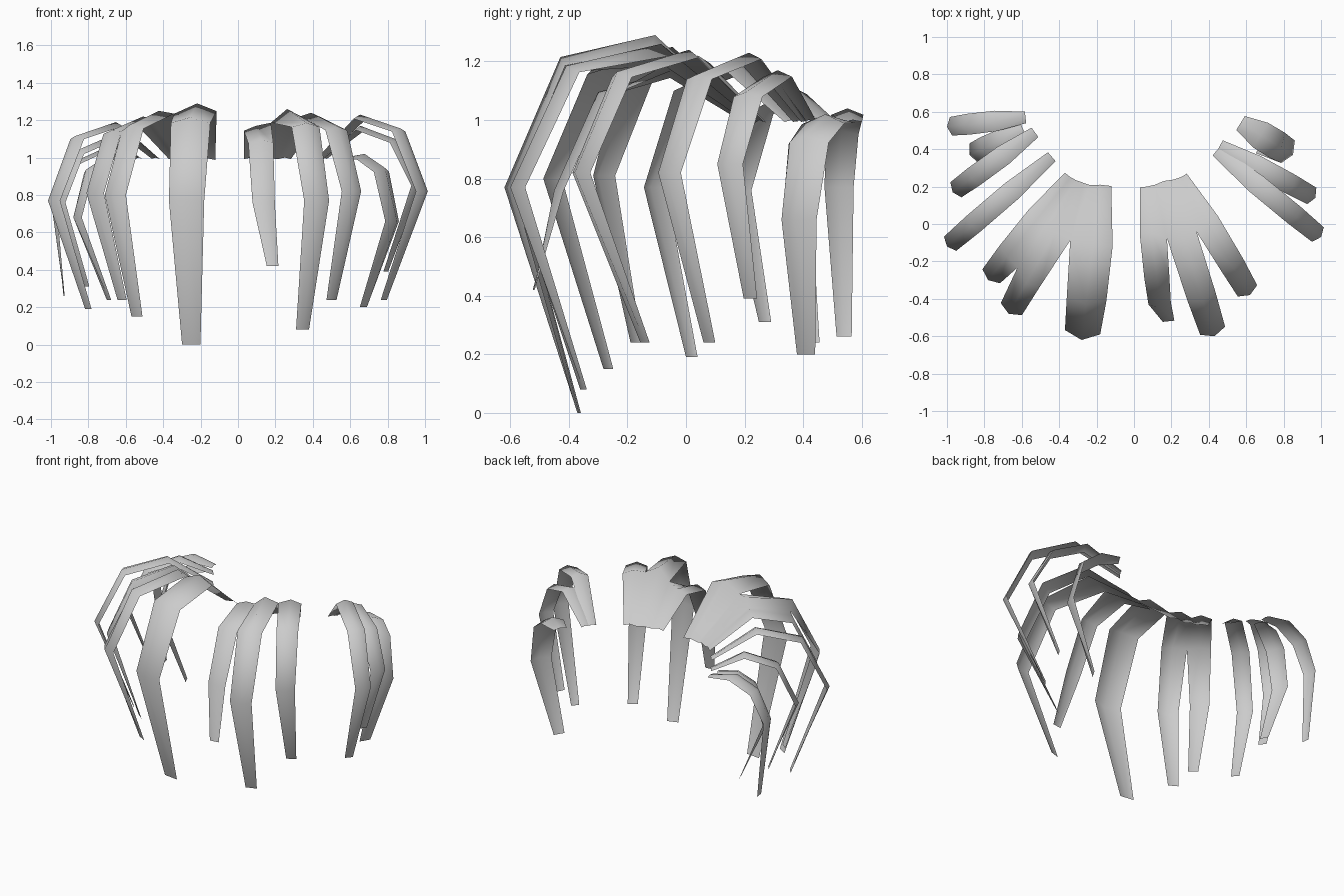
import bpy, bmesh
from mathutils import Vector

if "Cube" in bpy.data.objects:
    bpy.data.objects.remove(bpy.data.objects["Cube"])

# Each strand: root x,y | peak z | knee x,y,z | tip x,y,z | width
LEFT = [
    [(-.58, .57, 1.04, -1.0, .52, .77, -.93, .54, .26, .10)],
    [(-.59, .50, 1.01, -.88, .37, .68, -.69, .43, .24, .11)],
    [(-.53, .49, 1.11, -.97, .17, .76, -.81, .27, .31, .10)],
    [(-.44, .36, 1.19, -1.0, -.12, .77, -.80, .02, .19, .10)],
    [(-.34, .25, 1.22, -.78, -.30, .81, -.62, -.17, .24, .12),
     (-.27, .22, 1.25, -.67, -.48, .80, -.54, -.265, .15, .13),
     (-.18, .21, 1.29, -.28, -.62, .77, -.25, -.365, 0, .19)],
]
RIGHT = [
    [(.07, .20, 1.17, .14, -.45, .76, .185, -.52, .42, .12),
     (.16, .23, 1.26, .43, -.60, .77, .345, -.35, .08, .14),
     (.25, .25, 1.24, .62, -.38, .82, .50, -.14, .24, .12)],
    [(.44, .39, 1.23, 1.0, -.07, .82, .78, .08, .24, .10)],
    [(.46, .42, 1.17, .97, .14, .85, .79, .22, .39, .10)],
    [(.57, .54, 1.02, .85, .37, .66, .67, .41, .20, .14)],
]
WIDTHS = (.62, 1.1, 1.12, 1.0, .52)


def strand_rows(s):
    """Five stations of three points: left edge, raised ridge, right edge."""
    rx, ry, pz, kx, ky, kz, tx, ty, tz, w = s
    root, knee = Vector((rx, ry, 1.0)), Vector((kx, ky, kz))
    peak, shoulder = root.lerp(knee, .38), root.lerp(knee, .77)
    peak.z, shoulder.z = pz, pz - .075
    out = Vector((kx - rx, ky - ry, 0)).normalized()
    side = Vector((-out.y, out.x, 0))
    up = Vector((0, 0, 1))
    normals = (up * .3, up, (up + out).normalized(), out, out * 0)
    centres = (root, peak, shoulder, knee, Vector((tx, ty, tz)))
    rows = []
    for c, n, f in zip(centres, normals, WIDTHS):
        base = c - n * w * .22
        rows.append([base - side * w * f / 2, c, base + side * w * f / 2])
    return rows


def build_clump(name, strands):
    rows = [strand_rows(s) for s in strands]
    # neighbouring strands share their edges near the root
    for i, (a, b) in enumerate(zip(rows, rows[1:])):
        depth = 3 if name.startswith("left") and i == 0 else 2
        for k in range(depth):
            mid = (a[k][2] + b[k][0]) / 2
            a[k][2], b[k][0] = mid, mid.copy()
    bm = bmesh.new()
    for strand in rows:
        v = [[bm.verts.new(p) for p in row] for row in strand]
        for k in range(4):
            for j in range(2):
                bm.faces.new((v[k][j], v[k + 1][j], v[k + 1][j + 1], v[k][j + 1]))
    bmesh.ops.remove_doubles(bm, verts=bm.verts, dist=.0005)
    for f in bm.faces:
        f.smooth = True
    mesh = bpy.data.meshes.new(name)
    bm.to_mesh(mesh)
    bm.free()
    bpy.context.collection.objects.link(bpy.data.objects.new(name, mesh))


# Drooping strands on both sides
for label, clumps in (("left", LEFT), ("right", RIGHT)):
    for i, clump in enumerate(clumps):
        build_clump(f"{label}_strand_{i + 1}", clump)
